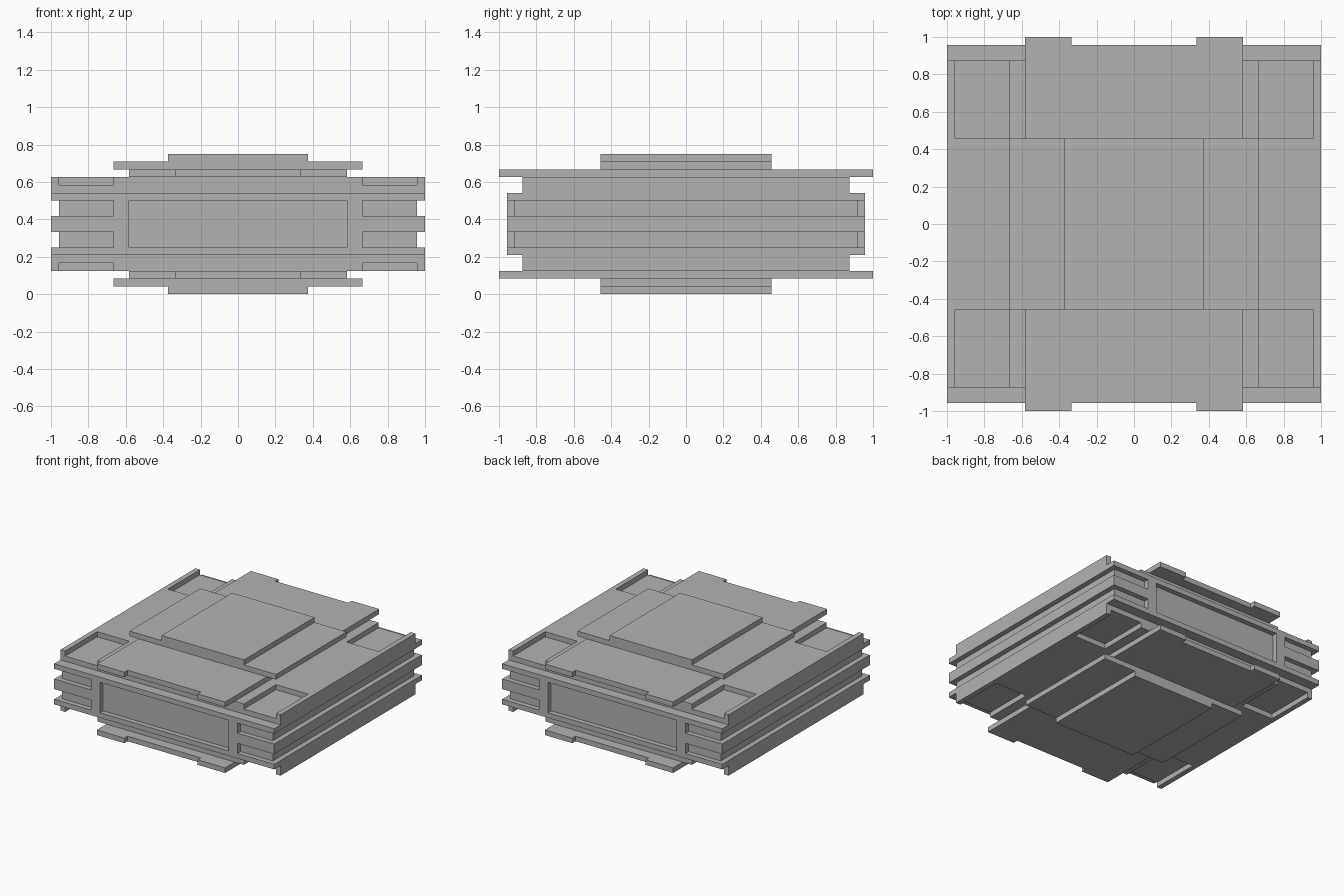
import bpy, bmesh

U = 1 / 24          # module size
MID = 9             # mid height in modules

cube = bpy.data.objects.get("Cube")
if cube:
    bpy.data.objects.remove(cube, do_unlink=True)

grey = bpy.data.materials.new("plain grey")
grey.use_nodes = True
colour = (0.45, 0.45, 0.45, 1)
grey.diffuse_color = colour
grey.node_tree.nodes["Principled BSDF"].inputs["Base Color"].default_value = colour


def full_outline(quarter):
    """Mirror a quarter outline (from the x axis round to the y axis) into a closed loop."""
    back = quarter[::-1]
    return (quarter + [(-x, y) for x, y in back]
            + [(-x, -y) for x, y in quarter] + [(x, -y) for x, y in back])


def slab(name, quarter, low, high):
    """Flat prism with a doubly symmetric outline, sizes in modules."""
    bm = bmesh.new()
    base = bm.faces.new([bm.verts.new((x * U, y * U, low * U)) for x, y in full_outline(quarter)])
    top = bmesh.ops.extrude_face_region(bm, geom=[base], use_keep_orig=True)["geom"]
    moved = [v for v in top if isinstance(v, bmesh.types.BMVert)]
    bmesh.ops.translate(bm, verts=moved, vec=(0, 0, (high - low) * U))
    bmesh.ops.recalc_face_normals(bm, faces=bm.faces)
    mesh = bpy.data.meshes.new(name)
    bm.to_mesh(mesh)
    bm.free()
    mesh.materials.append(grey)
    obj = bpy.data.objects.new(name, mesh)
    bpy.context.collection.objects.link(obj)


# Middle band, with the recessed front and back panels
slab("middle_band", [(24, 23), (14, 23), (14, 22)], MID - 1, MID + 1)

# Layers from the middle outwards: name, quarter outline, bottom, top above mid height
layers = [
    ("groove_layer", [(23, 22), (16, 22), (16, 23), (14, 23), (14, 22)], 1, 3),
    ("rim_ledge", [(24, 23)], 3, 4),
    ("pocket_floor", [(24, 21)], 4, 5),
    ("pocket_walls", [(24, 21), (23, 21), (23, 11), (16, 11), (16, 21)], 5, 6),
    ("notched_plate", [(14, 24), (8, 24), (8, 23)], 6, 7),
    ("wide_plate", [(16, 11)], 7, 8),
    ("cap_plate", [(9, 11)], 8, 9),
]
for name, quarter, low, high in layers:
    slab("upper_" + name, quarter, MID + low, MID + high)
    slab("lower_" + name, quarter, MID - high, MID - low)
